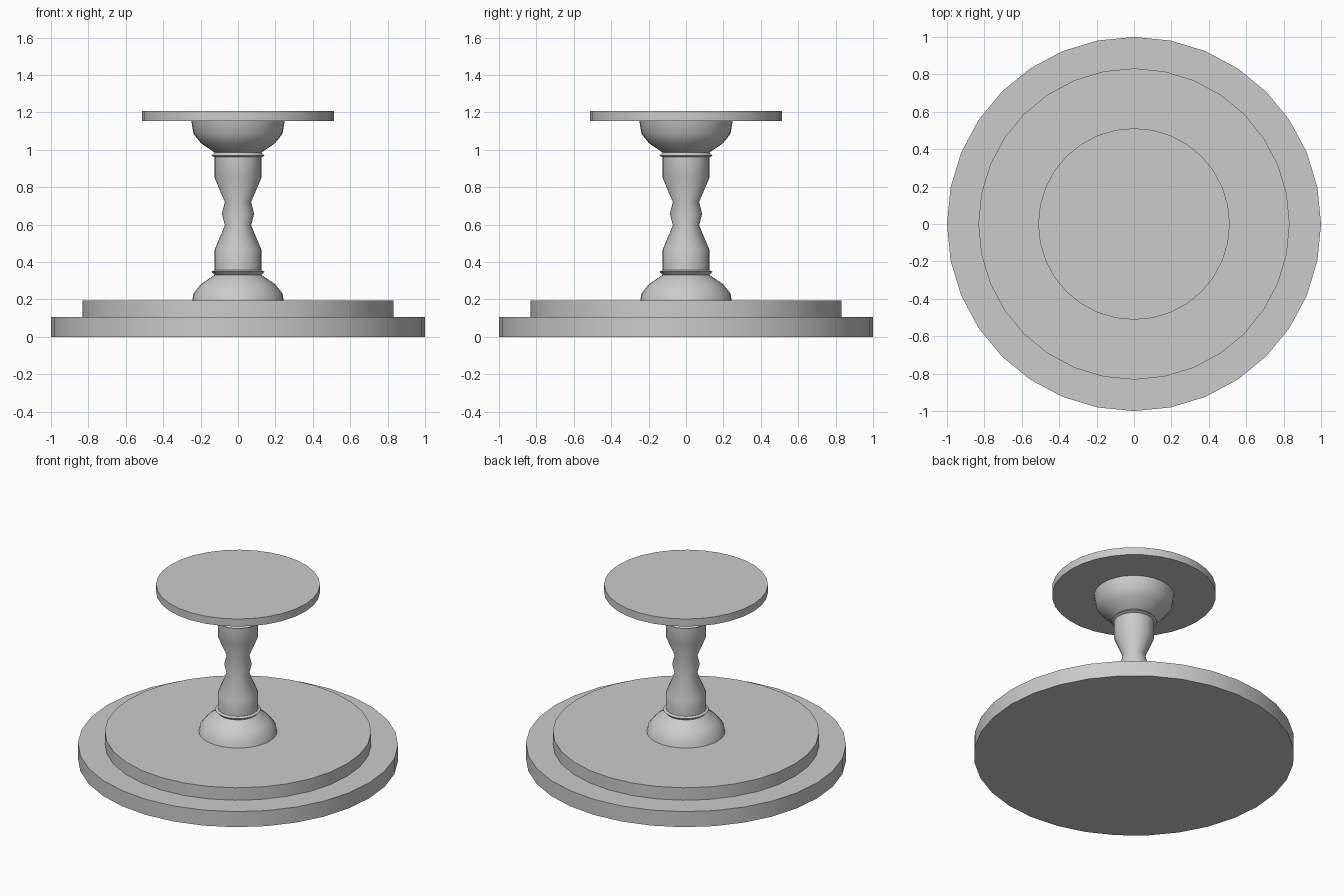
import bpy, bmesh, math

if "Cube" in bpy.data.objects:
    bpy.data.objects.remove(bpy.data.objects["Cube"])

SIDES = 32


def lathe(name, profile):
    """Spin a (radius, z) profile around z and cap both ends."""
    bm = bmesh.new()
    rings = []
    for r, z in profile:
        rings.append([bm.verts.new((r * math.cos(2 * math.pi * i / SIDES),
                                    r * math.sin(2 * math.pi * i / SIDES), z))
                      for i in range(SIDES)])
    for low, high in zip(rings, rings[1:]):
        for i in range(SIDES):
            j = (i + 1) % SIDES
            bm.faces.new((low[i], low[j], high[j], high[i]))
    bm.faces.new(rings[0][::-1])
    bm.faces.new(rings[-1])
    mesh = bpy.data.meshes.new(name)
    bm.to_mesh(mesh)
    bm.free()
    obj = bpy.data.objects.new(name, mesh)
    bpy.context.collection.objects.link(obj)
    bpy.ops.object.select_all(action='DESELECT')
    obj.select_set(True)
    bpy.context.view_layer.objects.active = obj
    bpy.ops.object.shade_smooth_by_angle(angle=math.radians(50))
    return obj


def disc(name, radius, bottom, top):
    return lathe(name, [(radius, bottom), (radius, top)])


# Stepped base and top plate
disc("base_lower", 1.0, 0.0, 0.107)
disc("base_upper", 0.832, 0.107, 0.193)
disc("top_plate", 0.512, 1.155, 1.207)

# Turned pedestal: upper half of the profile, mirrored about the waist
MID = 0.658
upper = [(0.070, 0.72), (0.125, 0.85), (0.125, 0.96), (0.142, 0.968),
         (0.125, 0.985), (0.198, 1.035), (0.238, 1.085), (0.25, 1.155)]
lower = [(r, 2 * MID - z) for r, z in reversed(upper)]
lathe("pedestal", lower + [(0.086, MID)] + upper)
